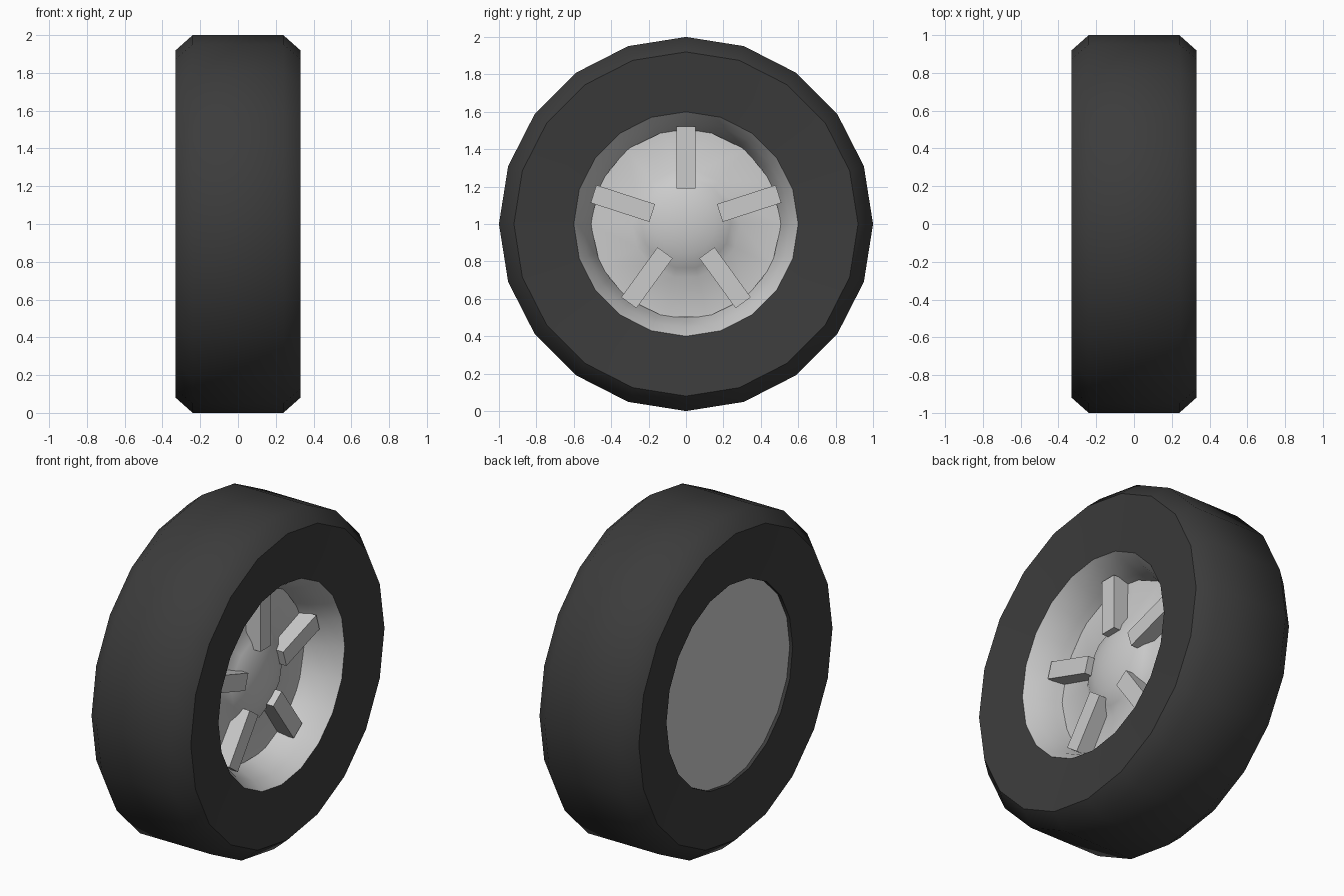
import bpy, bmesh, math
from mathutils import Matrix

if "Cube" in bpy.data.objects:
    bpy.data.objects.remove(bpy.data.objects["Cube"])

CENTRE_Z = 1.0


def material(name, rgb):
    m = bpy.data.materials.new(name)
    m.diffuse_color = (*rgb, 1)
    m.use_nodes = True
    m.node_tree.nodes["Principled BSDF"].inputs["Base Color"].default_value = m.diffuse_color
    return m


def add_object(name, bm, mat=None, smooth=None):
    mesh = bpy.data.meshes.new(name)
    bm.to_mesh(mesh)
    bm.free()
    ob = bpy.data.objects.new(name, mesh)
    bpy.context.collection.objects.link(ob)
    ob.location.z = CENTRE_Z
    if mat:
        mesh.materials.append(mat)
    if smooth:
        bpy.ops.object.select_all(action='DESELECT')
        ob.select_set(True)
        bpy.context.view_layer.objects.active = ob
        bpy.ops.object.shade_smooth_by_angle(angle=math.radians(smooth))
    return ob


def lathe(name, profile, sides, mat=None, smooth=46):
    """Revolve (x, radius) points round the x axis; radius 0 closes a cap."""
    bm = bmesh.new()
    rings = []
    for x, r in profile:
        if r == 0:
            rings.append([bm.verts.new((x, 0, 0))] * sides)
        else:
            rings.append([bm.verts.new((x, r * math.cos(2 * math.pi * i / sides),
                                        r * math.sin(2 * math.pi * i / sides)))
                          for i in range(sides)])
    for a, b in zip(rings, rings[1:]):
        for i in range(sides):
            j = (i + 1) % sides
            bm.faces.new(list(dict.fromkeys((a[i], b[i], b[j], a[j]))))
    # profiles run from -x to +x on the outside of the surface
    for f in bm.faces:
        f.normal_update()
    return add_object(name, bm, mat, smooth)


rubber = material("rubber", (0.045, 0.045, 0.045))

# Tyre: bevelled tread with slightly dished sidewalls
half = [(0.24, 1.0), (0.33, 0.92), (0.29, 0.6)]
tyre_profile = [(-x, r) for x, r in reversed(half)] + half
tyre = lathe("tyre", [(-0.27, 0.6)] + tyre_profile, 20, rubber)

# Rim: flat back plate and tapering bowl open to the right
lathe("rim_back", [(-0.27, 0), (-0.27, 0.6)], 20)
lathe("rim_bowl", [(0.29, 0.6), (0.22, 0.555), (0.13, 0.52), (0.06, 0.5)], 20)

# Wheel face: flat disc with a domed hub
lathe("wheel_disc", [(0.06, 0.51), (0.085, 0.51), (0.09, 0.29), (0.125, 0.24),
                     (0.155, 0.16), (0.17, 0.08), (0.175, 0)], 14, smooth=60)

# Orient every lathed surface outward
for ob in bpy.context.collection.objects:
    bm = bmesh.new()
    bm.from_mesh(ob.data)
    want = {"tyre": 1, "rim_back": 0, "rim_bowl": -1, "wheel_disc": 2}[ob.name]
    score = 0
    for f in bm.faces:
        c, n = f.calc_center_median(), f.normal
        radial = n.y * c.y + n.z * c.z
        score += {1: radial if c.yz.length > 0.9 else 0, -1: -radial,
                  0: -n.x, 2: n.x}[want] * f.calc_area()
    if score < 0:
        bmesh.ops.reverse_faces(bm, faces=bm.faces[:])
        bm.to_mesh(ob.data)
    bm.free()

# Five block spokes
for k in range(5):
    bm = bmesh.new()
    bmesh.ops.create_cube(bm, size=1)
    bm.transform(Matrix.Rotation(2 * math.pi * k / 5, 4, 'X')
                 @ Matrix.Translation((0.12, 0, 0.355))
                 @ Matrix.Diagonal((0.13, 0.1, 0.33, 1)))
    add_object(f"spoke_{k + 1}", bm)
